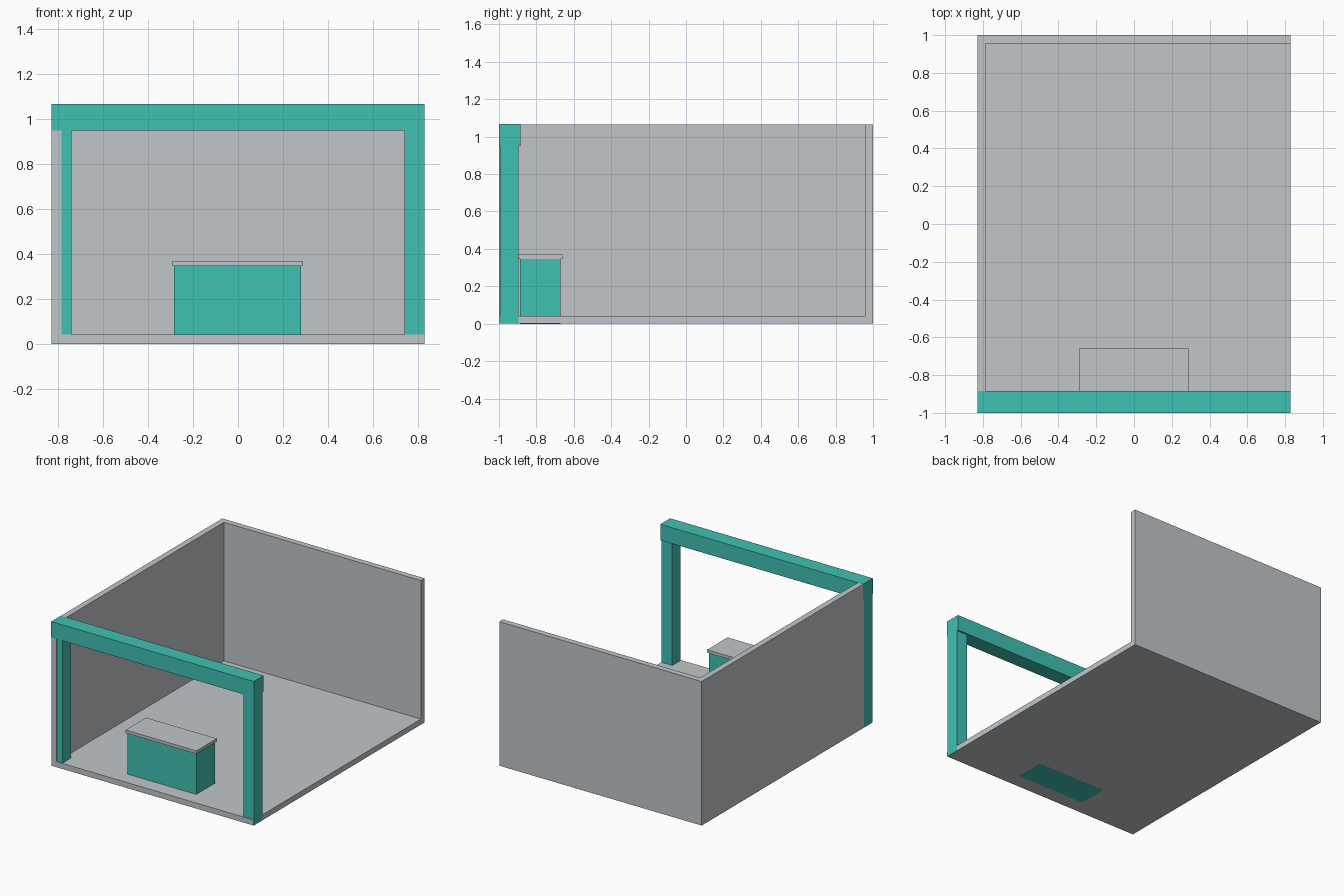
import bpy
import bmesh
from mathutils import Vector

if "Cube" in bpy.data.objects:
    bpy.data.objects.remove(bpy.data.objects["Cube"])


def material(name, rgb):
    m = bpy.data.materials.new(name)
    m.diffuse_color = (*rgb, 1.0)
    m.use_nodes = True
    m.node_tree.nodes["Principled BSDF"].inputs["Base Color"].default_value = m.diffuse_color
    return m


GREY = material("light_grey", (0.539, 0.565, 0.584))
TEAL = material("teal", (0.051, 0.533, 0.451))


def box(name, lo, hi, mat):
    """Flat-faced box between two opposite corners."""
    lo, hi = Vector(lo), Vector(hi)
    bm = bmesh.new()
    bmesh.ops.create_cube(bm, size=1.0)
    bmesh.ops.scale(bm, vec=hi - lo, verts=bm.verts)
    bmesh.ops.translate(bm, vec=(lo + hi) / 2, verts=bm.verts)
    mesh = bpy.data.meshes.new(name)
    bm.to_mesh(mesh)
    bm.free()
    mesh.materials.append(mat)
    obj = bpy.data.objects.new(name, mesh)
    bpy.context.collection.objects.link(obj)
    return obj


W, T, H = 0.829, 0.044, 1.066   # half width, wall thickness, height
EPS = 0.0006                    # keeps painted posts just proud of flush faces

# Booth shell: floor slab, left wall and back wall
box("floor", (-W, -1, 0), (W, 1, 0.041), GREY)
box("left_wall", (-W, -1 + EPS, 0.041), (-W + T, 1, H), GREY)
box("back_wall", (-W + T, 1 - T, 0.041), (W, 1, H), GREY)

# Front frame: two posts and a header beam
for side, name in ((-1, "left_post"), (1, "right_post")):
    xs = sorted((side * (W + EPS), side * 0.74))
    box(name, (xs[0], -0.995, EPS), (xs[1], -0.896, 0.96), TEAL)
box("header_beam", (-W - EPS, -1, 0.949), (W + EPS, -0.885, H + EPS), TEAL)

# Reception counter with overhanging top
box("counter_body", (-0.284, -0.888, -EPS), (0.28, -0.671, 0.347), TEAL)
box("counter_top", (-0.292, -0.898, 0.347), (0.288, -0.659, 0.369), GREY)
